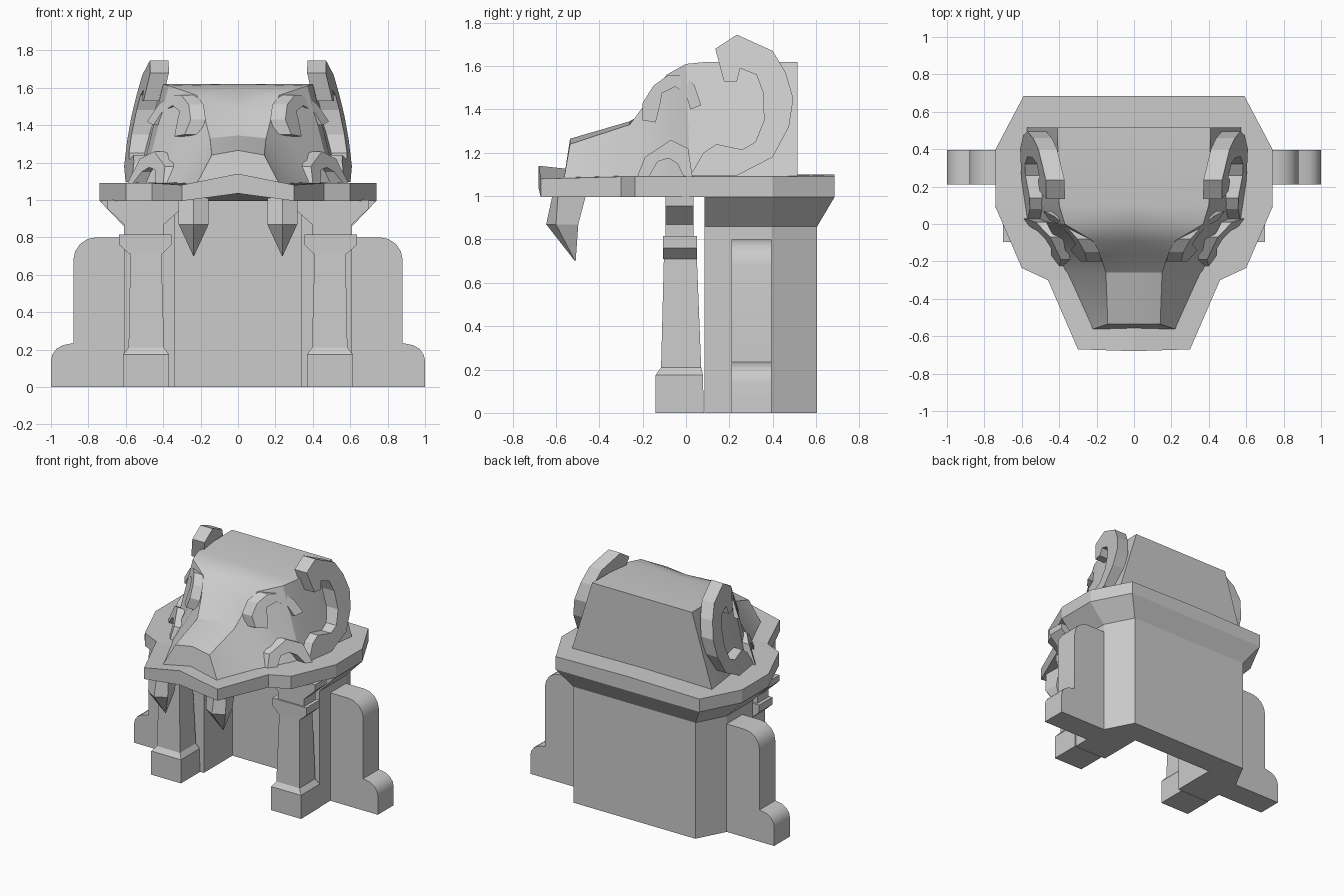
import bpy, bmesh, math

cube = bpy.data.objects.get("Cube")
if cube:
    bpy.data.objects.remove(cube, do_unlink=True)

stone = bpy.data.materials.new("grey_stone")
stone.use_nodes = True
grey = (0.6, 0.6, 0.6, 1)
stone.diffuse_color = grey
stone.node_tree.nodes["Principled BSDF"].inputs["Base Color"].default_value = grey


def loft(name, rings, smooth=0):
    """Skin matching closed rings of points, cap the ends and mirror across x."""
    bm = bmesh.new()
    loops = [[bm.verts.new(p) for p in ring] for ring in rings]
    n = len(rings[0])

    def face(vs):
        vs = list(dict.fromkeys(vs))
        if len(vs) > 2 and any(abs(v.co.x) > 1e-5 for v in vs):
            bm.faces.new(vs)

    for a, b in zip(loops, loops[1:]):
        for i in range(n):
            j = (i + 1) % n
            face([a[i], a[j], b[j], b[i]])
    face(loops[0][::-1])
    face(loops[-1])
    bmesh.ops.remove_doubles(bm, verts=bm.verts, dist=1e-5)
    # Weld the mirrored half before orienting the surface
    copy = bmesh.ops.duplicate(bm, geom=bm.verts[:] + bm.edges[:] + bm.faces[:])["geom"]
    for v in copy:
        if isinstance(v, bmesh.types.BMVert):
            v.co.x = -v.co.x
    seam = [v for v in bm.verts if abs(v.co.x) < 1e-5]
    bmesh.ops.remove_doubles(bm, verts=seam, dist=1e-5)
    bmesh.ops.recalc_face_normals(bm, faces=bm.faces)
    me = bpy.data.meshes.new(name)
    bm.to_mesh(me)
    bm.free()
    me.materials.append(stone)
    ob = bpy.data.objects.new(name, me)
    bpy.context.collection.objects.link(ob)
    if smooth:
        bpy.ops.object.select_all(action="DESELECT")
        ob.select_set(True)
        bpy.context.view_layer.objects.active = ob
        bpy.ops.object.shade_smooth_by_angle(angle=math.radians(smooth))
    return ob


def box_stack(name, sections):
    """Stack of rectangles given as z, x0, x1, y0, y1."""
    return loft(name, [[(a, c, z), (b, c, z), (b, d, z), (a, d, z)]
                       for z, a, b, c, d in sections])


# Hollow base with a front alcove and a flared top
alcove = [(0, .42), (.34, .42), (.34, .085)]
wall = alcove + [(.61, .085), (.61, .395), (.5, .605), (0, .605)]
flare = alcove + [(.74, .085), (.74, .4), (.59, .685), (0, .685)]
loft("base", [[(x, y, z) for x, y in ring]
              for ring, z in ((wall, 0), (wall, .86), (flare, .995))])

# Stepped side buttresses with rounded shoulders
fin = [(.6, 0), (1, 0), (1, .14)]
for cx, cz, rx, rz in ((.9, .14, .1, .09), (.76, .68, .12, .12)):
    fin += [(cx + rx * math.cos(math.radians(a)), cz + rz * math.sin(math.radians(a)))
            for a in (22, 45, 68)]
    fin += [(.88, .235)] if cz < .5 else [(.76, .8), (.6, .8)]
    if cz < .5:
        fin += [(.88, .68)]
loft("side_buttress", [[(x, y, z) for x, z in fin] for y in (.21, .395)], 35)

# Front columns, capitals and spreading brackets
box_stack("front_column", [(0, .37, .615, -.14, .082), (.175, .37, .615, -.14, .078),
                           (.21, .395, .585, -.115, .07), (.72, .41, .575, -.102, .05)])
box_stack("column_capital", [(.71, .405, .58, -.105, .05), (.76, .355, .635, -.105, .05),
                             (.815, .355, .635, -.105, .05)])
box_stack("column_bracket", [(.81, .395, .61, -.095, .035), (.87, .395, .61, -.095, .035),
                             (.955, .3, .7, -.095, .035), (1.0, .3, .7, -.095, .035)])

# Roof slab, peaked at the middle of the front edge
rim = [(.3, -.67), (.46, -.3), (.6, -.235), (.74, .09), (.74, .4), (.59, .685)]
spine = [-.68, -.3, -.235, .09, .4, .685]
rings = []
for (x, y), sy in zip(rim, spine):
    front = sy < -.5
    rings.append([(0, sy, 1.035 if front else .995), (x, y, .995),
                  (x, y, 1.08 if front else 1.09), (0, sy, 1.14 if front else 1.1)])
loft("roof_slab", rings)

# Hanging fangs
def fang_ring(z, half, y_front, y_mid, y_back):
    cx = .237
    return [(cx, y_front, z), (cx + half, y_mid, z), (cx + half * .8, y_back, z),
            (cx - half * .8, y_back, z), (cx - half, y_mid, z)]


loft("fang", [fang_ring(1.01, .08, -.615, -.59, -.46), fang_ring(.87, .08, -.645, -.6, -.497),
              fang_ring(.70, .002, -.512, -.511, -.509)])

# Beast head: y of foot, y of crown, foot half width, edge x, edge z, centre z
head = [(-.565, -.535, .23, .14, 1.24, 1.265), (-.26, -.26, .375, .15, 1.33, 1.345),
        (-.16, -.17, .43, .18, 1.45, 1.40), (-.08, -.09, .47, .22, 1.56, 1.49),
        (.02, .0, .51, .37, 1.61, 1.595), (.12, .1, .53, .4, 1.62, 1.62),
        (.515, .515, .58, .41, 1.62, 1.62)]
loft("head", [[(0, yf, 1.07), (w, yf, 1.07), (ex, yc, ez), (0, yc, cz)]
              for yf, yc, w, ex, ez, cz in head], 28)


# Curled plates lying on the sloping cheeks
def curl(name, outline, x0, per_y, per_z, thick):
    rings = [[(x0 + per_y * y + per_z * (z - 1.1) - t, y, z) for y, z in outline]
             for t in (0, thick)]
    loft(name, rings)


ear = [(.135, 1.68), (.235, 1.745), (.4, 1.67), (.46, 1.57), (.495, 1.45), (.475, 1.32),
       (.4, 1.18), (.235, 1.095), (.02, 1.095), (.08, 1.2), (.14, 1.24), (.26, 1.215),
       (.32, 1.25), (.36, 1.35), (.355, 1.48), (.325, 1.56), (.25, 1.59), (.235, 1.53),
       (.175, 1.53)]
curl("ear_curl", ear, .565, .15, -.2, .1)

brow = [(-.2, 1.35), (-.2, 1.43), (-.15, 1.51), (-.08, 1.56), (0, 1.555), (.04, 1.51),
        (.07, 1.42), (.02, 1.4), (0, 1.47), (-.05, 1.505), (-.11, 1.475), (-.12, 1.42),
        (-.14, 1.34)]
curl("brow_curl", brow, .555, .85, -.4, .08)

cheek = [(-.225, 1.09), (-.19, 1.18), (-.07, 1.26), (.01, 1.22), (.03, 1.09),
         (-.01, 1.09), (-.04, 1.15), (-.08, 1.175), (-.13, 1.16), (-.17, 1.09)]
curl("cheek_curl", cheek, .565, .75, -.4, .08)
